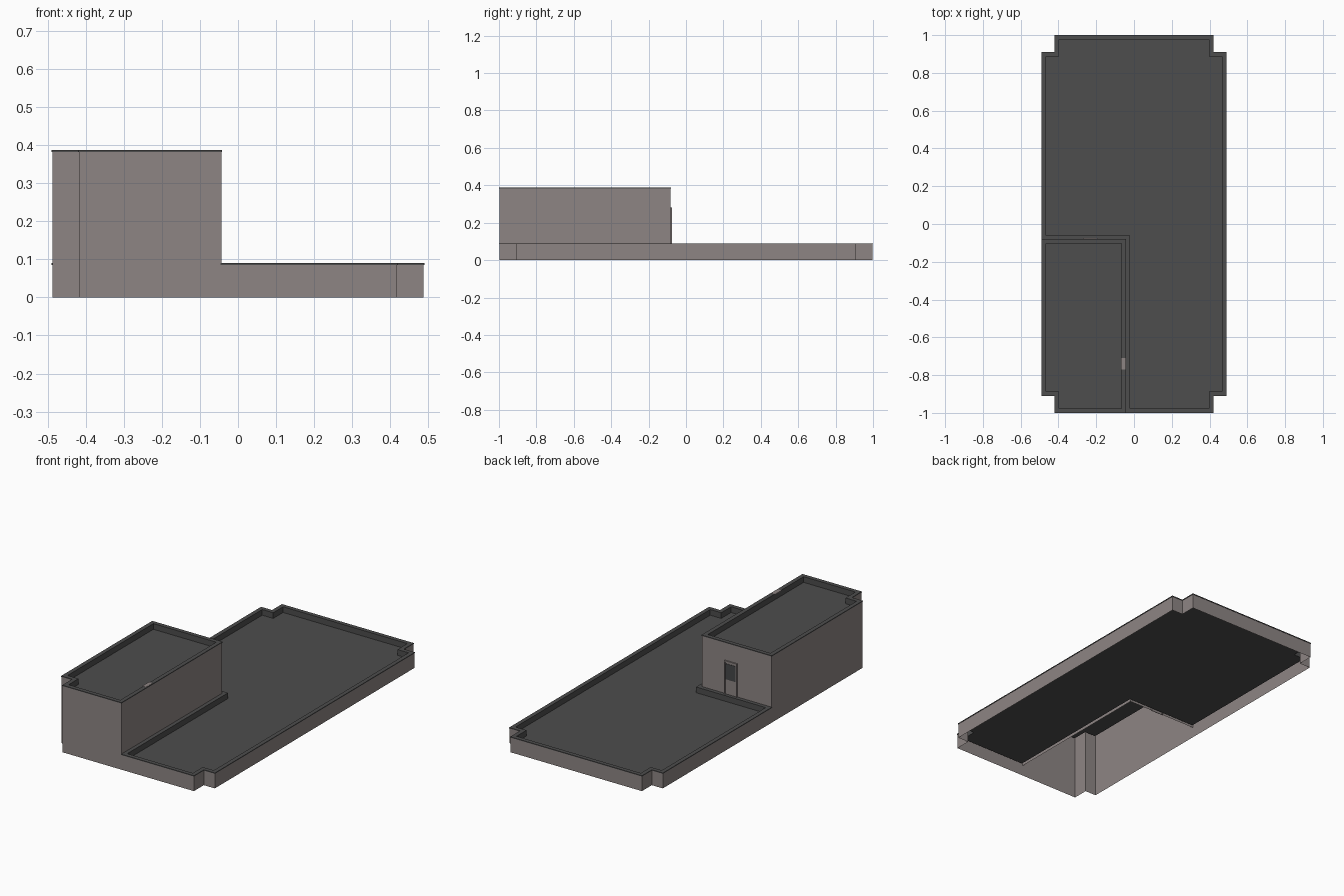
import bpy, bmesh

if "Cube" in bpy.data.objects:
    bpy.data.objects.remove(bpy.data.objects["Cube"])

def mat(name, c):
    m = bpy.data.materials.new(name)
    m.diffuse_color = (*c, 1)
    m.use_nodes = True
    m.node_tree.nodes["Principled BSDF"].inputs["Base Color"].default_value = m.diffuse_color
    return m

WALL = mat("warm_grey_wall", (0.27, 0.235, 0.23))
ROOF = mat("dark_roof", (0.075, 0.075, 0.075))
GLASS = mat("dark_glass", (0.06, 0.062, 0.065))

def make(name, quads, material):
    """One object from a list of faces given as corner points."""
    bm = bmesh.new()
    for q in quads:
        bm.faces.new([bm.verts.new(p) for p in q])
    bmesh.ops.remove_doubles(bm, verts=bm.verts, dist=1e-5)
    me = bpy.data.meshes.new(name)
    bm.to_mesh(me)
    bm.free()
    me.materials.append(material)
    ob = bpy.data.objects.new(name, me)
    bpy.context.collection.objects.link(ob)
    return ob

def inset(poly, d):
    """Move a counter-clockwise right-angled outline inward by d."""
    out = []
    for i, (x, y) in enumerate(poly):
        for a, b in ((poly[i - 1], poly[i]), (poly[i], poly[(i + 1) % len(poly)])):
            dx, dy = b[0] - a[0], b[1] - a[1]
            n = abs(dx) + abs(dy)
            x, y = x - dy / n * d, y + dx / n * d
        out.append((x, y))
    return out

def strip(a, za, b, zb):
    """Quads between two matching closed outlines."""
    n = len(a)
    return [[(*a[i], za), (*a[(i + 1) % n], za), (*b[(i + 1) % n], zb), (*b[i], zb)]
            for i in range(n)]

def wall(path, z0, z1):
    return [[(*a, z0), (*b, z0), (*b, z1), (*a, z1)] for a, b in zip(path, path[1:])]

def roof(name, poly, top, depth=0.033, lip=0.005):
    """Overhanging parapet cap, inner parapet faces and sunken roof floor."""
    outer, inner = inset(poly, -0.002), inset(poly, 0.022)
    quads = strip(poly, top - lip, outer, top - lip)
    quads += strip(outer, top - lip, outer, top)
    quads += strip(outer, top, inner, top)
    quads += strip(inner, top, inner, top - depth)
    quads.append([(*p, top - depth) for p in inner])
    return make(name, quads, ROOF)

def box(name, lo, hi, material):
    bm = bmesh.new()
    bmesh.ops.create_cube(bm, size=1)
    for v in bm.verts:
        v.co = [(l + h) / 2 + c * (h - l) for l, h, c in zip(lo, hi, v.co)]
    me = bpy.data.meshes.new(name)
    bm.to_mesh(me)
    bm.free()
    me.materials.append(material)
    bpy.context.collection.objects.link(bpy.data.objects.new(name, me))

# Footprint with notched corners; the tall block fills the front left
X, Y, NX, NY = 0.488, 0.998, 0.418, 0.908
BX, BY = -0.044, -0.082
LOW, TALL = 0.09, 0.387

low_path = [(BX, -Y), (NX, -Y), (NX, -NY), (X, -NY), (X, NY), (NX, NY), (NX, Y),
            (-NX, Y), (-NX, NY), (-X, NY), (-X, BY)]
tall_path = [(-X, BY), (-X, -NY), (-NX, -NY), (-NX, -Y), (BX, -Y)]
corner = (BX, BY)

# Walls
make("low_walls", wall(low_path, 0, LOW - 0.002), WALL)
make("tall_outer_walls", wall(tall_path, 0, TALL - 0.002), WALL)
make("tall_inner_walls", wall([(BX, -Y), corner, (-X, BY)], LOW - 0.03, TALL - 0.002), WALL)

# Roofs with parapets
roof("low_roof", low_path + [corner], LOW)
roof("tall_roof", tall_path + [corner], TALL)

# Roof access door on the back of the tall block
x0, x1, z0, z1, t = -0.27, -0.19, LOW - 0.033, 0.282, 0.007
box("door_panel", (x0, BY, z0), (x1, BY + 0.003, z1), WALL)
box("door_frame_left", (x0, BY, z0), (x0 + t, BY + 0.007, z1), WALL)
box("door_frame_right", (x1 - t, BY, z0), (x1, BY + 0.007, z1), WALL)
box("door_frame_top", (x0, BY, z1 - t), (x1, BY + 0.007, z1), WALL)
box("door_window", (x0 + t, BY, 0.175), (x1 - t, BY + 0.005, 0.265), GLASS)

# Pale patch on the tall parapet
box("parapet_patch", (-0.07, -0.77, TALL - 0.002), (-0.046, -0.71, TALL + 0.001), WALL)
